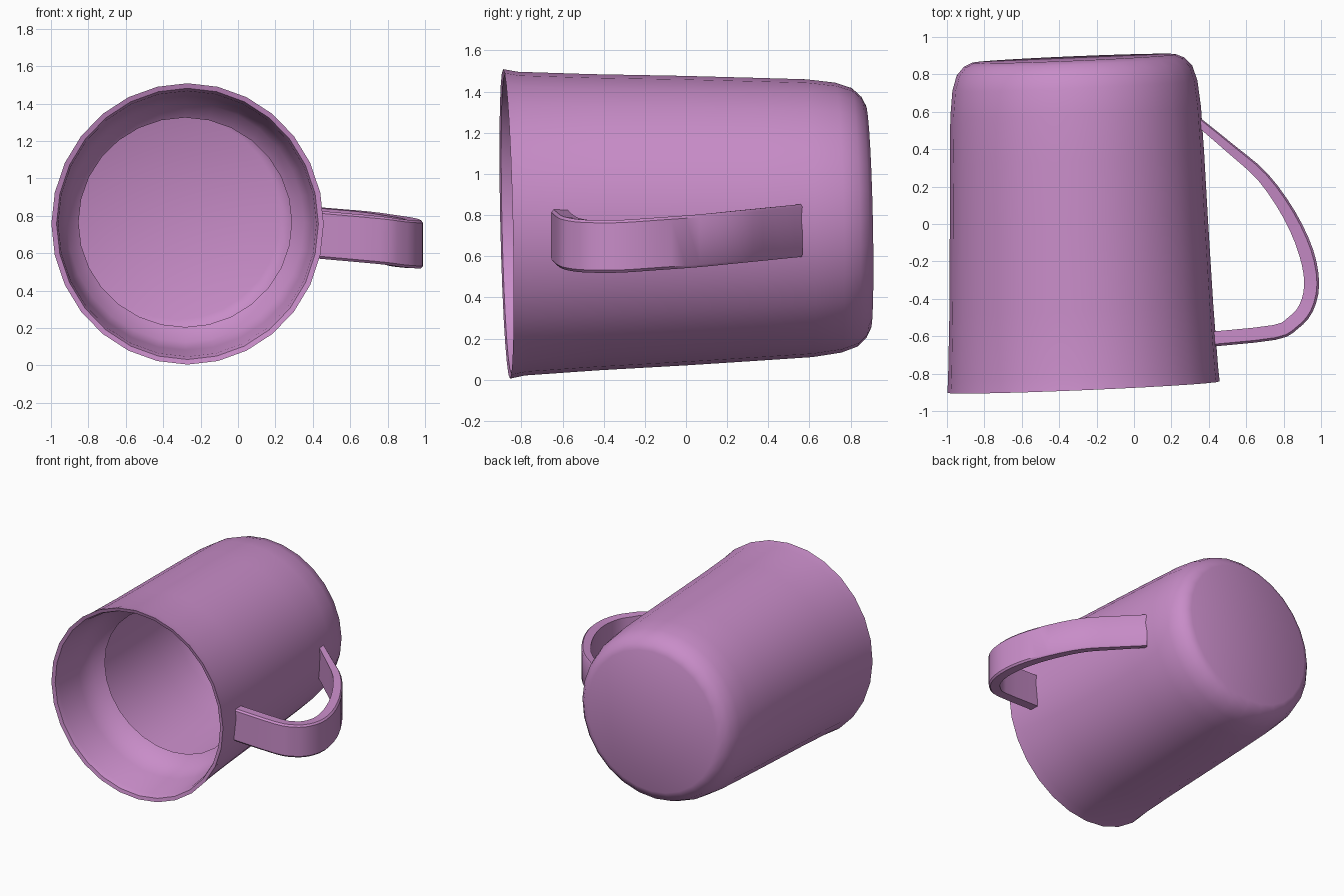
import bpy, bmesh, math
from mathutils import Vector

cube = bpy.data.objects.get("Cube")
if cube:
    bpy.data.objects.remove(cube, do_unlink=True)

mauve = bpy.data.materials.new("mauve")
mauve.use_nodes = True
colour = (0.58, 0.265, 0.58, 1)
mauve.diffuse_color = colour
mauve.node_tree.nodes["Principled BSDF"].inputs["Base Color"].default_value = colour


def finish(bm, name, angle):
    bmesh.ops.recalc_face_normals(bm, faces=bm.faces)
    mesh = bpy.data.meshes.new(name)
    bm.to_mesh(mesh)
    bm.free()
    mesh.materials.append(mauve)
    obj = bpy.data.objects.new(name, mesh)
    bpy.context.collection.objects.link(obj)
    bpy.ops.object.select_all(action='DESELECT')
    obj.select_set(True)
    bpy.context.view_layer.objects.active = obj
    bpy.ops.object.shade_smooth_by_angle(angle=math.radians(angle))
    return obj


def bridge(bm, a, b):
    n = len(a)
    for i in range(n):
        bm.faces.new((a[i], a[(i + 1) % n], b[(i + 1) % n], b[i]))


# Cup: lying on its side, slightly skewed, inner lip ends in an open collar
SIDES = 28


def cup_ring(bm, y, rx, rz):
    t = (y + 0.87) / 1.75                      # the axis drifts along the length
    cx, cz = -0.27 - 0.05 * t, 0.757 + 0.033 * t
    ring = []
    for i in range(SIDES):
        a = math.tau * i / SIDES
        dx, dz = rx * math.cos(a), rz * math.sin(a)
        ring.append(bm.verts.new((cx + dx, y + 0.042 * dx - 0.022 * dz, cz + dz)))
    return ring


profile = [  # y, x radius, z radius: collar, rim, wall, rounded base
    (-0.42, 0.57, 0.56), (-0.48, 0.635, 0.64), (-0.60, 0.67, 0.68),
    (-0.83, 0.69, 0.71), (-0.865, 0.70, 0.725), (-0.872, 0.728, 0.752),
    (-0.80, 0.722, 0.738), (-0.45, 0.705, 0.72), (0.0, 0.69, 0.703),
    (0.35, 0.68, 0.687), (0.60, 0.67, 0.675), (0.74, 0.655, 0.656),
    (0.82, 0.63, 0.628), (0.865, 0.59, 0.585), (0.885, 0.545, 0.545),
]
bm = bmesh.new()
rings = [cup_ring(bm, *p) for p in profile]
for a, b in zip(rings, rings[1:]):
    bridge(bm, a, b)
bm.faces.new(rings[-1])
finish(bm, "cup_body", 40)

# Handle: flat strap swept along a curved path
knots = [Vector(p) for p in (
    (0.34, 0.55, 0.725), (0.52, 0.40, 0.71), (0.69, 0.25, 0.695), (0.83, 0.05, 0.675),
    (0.92, -0.15, 0.66), (0.95, -0.32, 0.648), (0.92, -0.45, 0.648),
    (0.85, -0.53, 0.655), (0.75, -0.58, 0.67), (0.42, -0.615, 0.70))]
path = []
for i in range(len(knots) - 1):                # smooth the path through its knots
    p0, p1 = knots[max(i - 1, 0)], knots[i]
    p2, p3 = knots[i + 1], knots[min(i + 2, len(knots) - 1)]
    for s in range(3):
        t = s / 3
        path.append(0.5 * (2 * p1 + (p2 - p0) * t + (2 * p0 - 5 * p1 + 4 * p2 - p3) * t ** 2
                           + (3 * p1 - p0 - 3 * p2 + p3) * t ** 3))
path.append(knots[-1])

bm = bmesh.new()
sections = []
for i, p in enumerate(path):
    d = path[min(i + 1, len(path) - 1)] - path[max(i - 1, 0)]
    out = Vector((-d.y, d.x, 0)).normalized()
    half = 0.022 + 0.018 * min(1, i / 12)      # thinner towards the base end
    section = [(-1, -0.125), (0.7, -0.128), (1, -0.115), (1, 0.115), (0.7, 0.128), (-1, 0.125)]
    sections.append([bm.verts.new(p + out * half * u + Vector((0, 0, w))) for u, w in section])
for a, b in zip(sections, sections[1:]):
    bridge(bm, a, b)
bm.faces.new(sections[0])
bm.faces.new(sections[-1])
finish(bm, "handle", 40)
